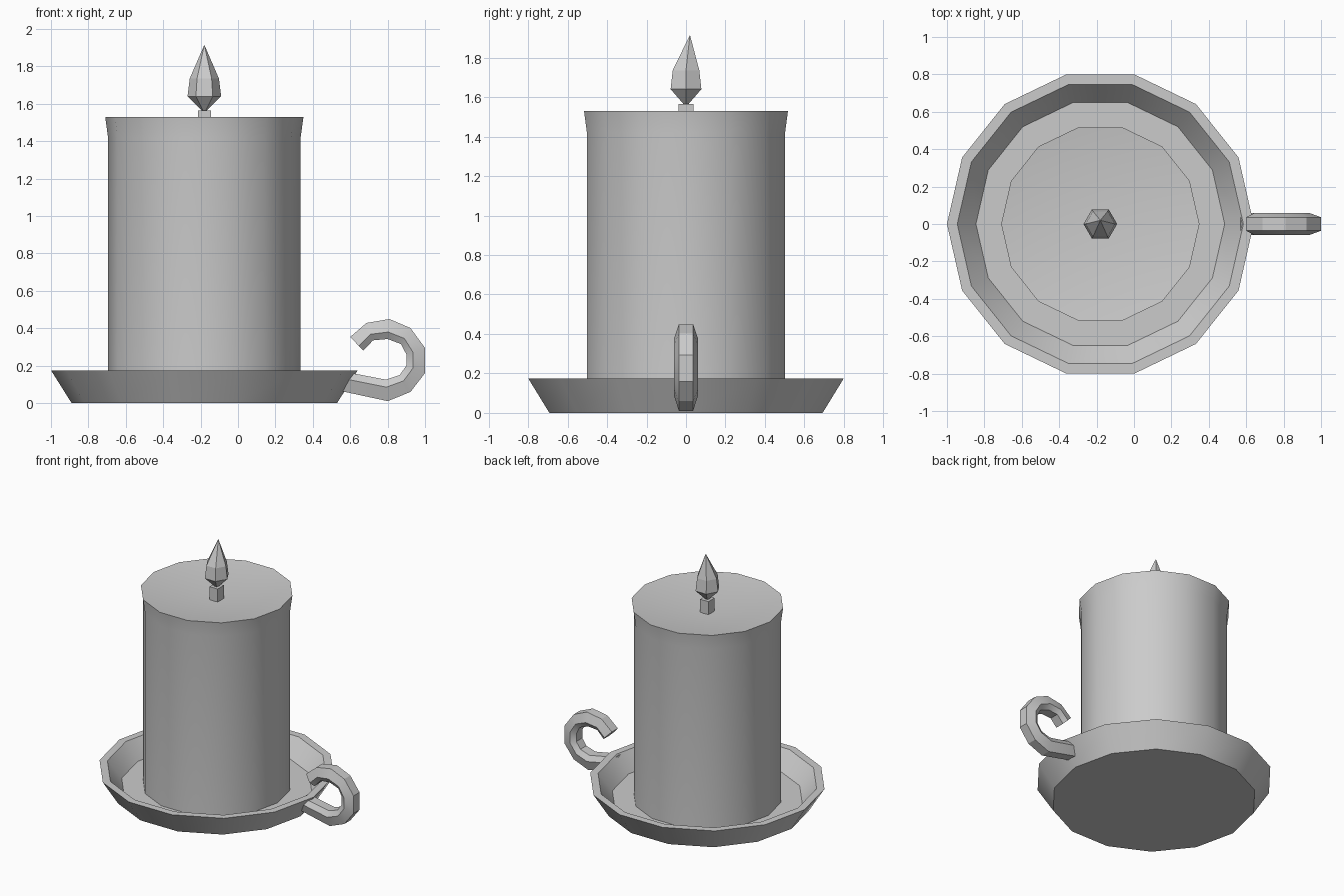
import bpy, bmesh, math

cube = bpy.data.objects.get("Cube")
if cube:
    bpy.data.objects.remove(cube, do_unlink=True)

CX = -0.18   # axis of the dish and candle
SIDES = 14

grey = bpy.data.materials.new("plain_grey")
grey.use_nodes = True
grey.diffuse_color = (0.6, 0.6, 0.6, 1)
grey.node_tree.nodes["Principled BSDF"].inputs["Base Color"].default_value = (0.6, 0.6, 0.6, 1)


def finish(name, bm, angle):
    bmesh.ops.recalc_face_normals(bm, faces=bm.faces)
    mesh = bpy.data.meshes.new(name)
    bm.to_mesh(mesh)
    bm.free()
    mesh.materials.append(grey)
    obj = bpy.data.objects.new(name, mesh)
    bpy.context.collection.objects.link(obj)
    bpy.ops.object.select_all(action='DESELECT')
    obj.select_set(True)
    bpy.context.view_layer.objects.active = obj
    bpy.ops.object.shade_smooth_by_angle(angle=math.radians(angle))
    return obj


def skin(bm, rings):
    """Bridge consecutive rings; a one-vertex ring becomes a point."""
    for a, b in zip(rings, rings[1:]):
        n = max(len(a), len(b))
        for i in range(n):
            j = (i + 1) % n
            if len(a) == 1:
                bm.faces.new((a[0], b[j], b[i]))
            elif len(b) == 1:
                bm.faces.new((a[i], a[j], b[0]))
            else:
                bm.faces.new((a[i], a[j], b[j], b[i]))


def lathe(name, profile, sides, angle):
    bm = bmesh.new()
    rings = []
    for r, z in profile:
        if r == 0:
            rings.append([bm.verts.new((CX, 0, z))])
        else:
            turns = [2 * math.pi * i / sides for i in range(sides)]
            rings.append([bm.verts.new((CX + r * math.cos(t), r * math.sin(t), z)) for t in turns])
    skin(bm, rings)
    return finish(name, bm, angle)


# Shallow dish with a thick sloping rim
lathe("dish", [(0, 0), (0.71, 0), (0.82, 0.175), (0.765, 0.175), (0.665, 0.05), (0, 0.05)], SIDES, 30)

# Candle with flared lip and hollowed top
lathe("candle", [(0, 0.045), (0.515, 0.045), (0.515, 1.42), (0.53, 1.53), (0, 1.46)], SIDES, 30)

# Square wick
bm = bmesh.new()
bmesh.ops.create_cube(bm, size=1)
for v in bm.verts:
    v.co = (CX + v.co.x * 0.07, v.co.y * 0.075, 1.505 + v.co.z * 0.12)
finish("wick", bm, 30)

# Faceted flame, its tip leaning slightly back
flame = lathe("flame", [(0, 1.55), (0.09, 1.64), (0.078, 1.735), (0, 1.915)], 6, 10)
max(flame.data.vertices, key=lambda v: v.co.z).co.y = 0.02

# Curled handle: outer and inner edges in the xz plane
outer = [(0.6, 0.353), (0.687, 0.428), (0.81, 0.449), (0.922, 0.401), (1, 0.294),
         (1, 0.16), (0.922, 0.059), (0.8, 0.01), (0.545, 0.065)]
inner = [(0.67, 0.28), (0.722, 0.335), (0.8, 0.342), (0.872, 0.315), (0.9, 0.26),
         (0.9, 0.2), (0.865, 0.15), (0.79, 0.125), (0.57, 0.167)]
section = [(0, -0.036), (0, 0.036), (0.65, 0.06), (1, 0.036), (1, -0.036), (0.65, -0.06)]
bm = bmesh.new()
rings = []
for (ox, oz), (ix, iz) in zip(outer, inner):
    rings.append([bm.verts.new((ox + (ix - ox) * t, y, oz + (iz - oz) * t)) for t, y in section])
skin(bm, rings)
bm.faces.new(rings[0])
bm.faces.new(rings[-1])
finish("handle", bm, 30)
